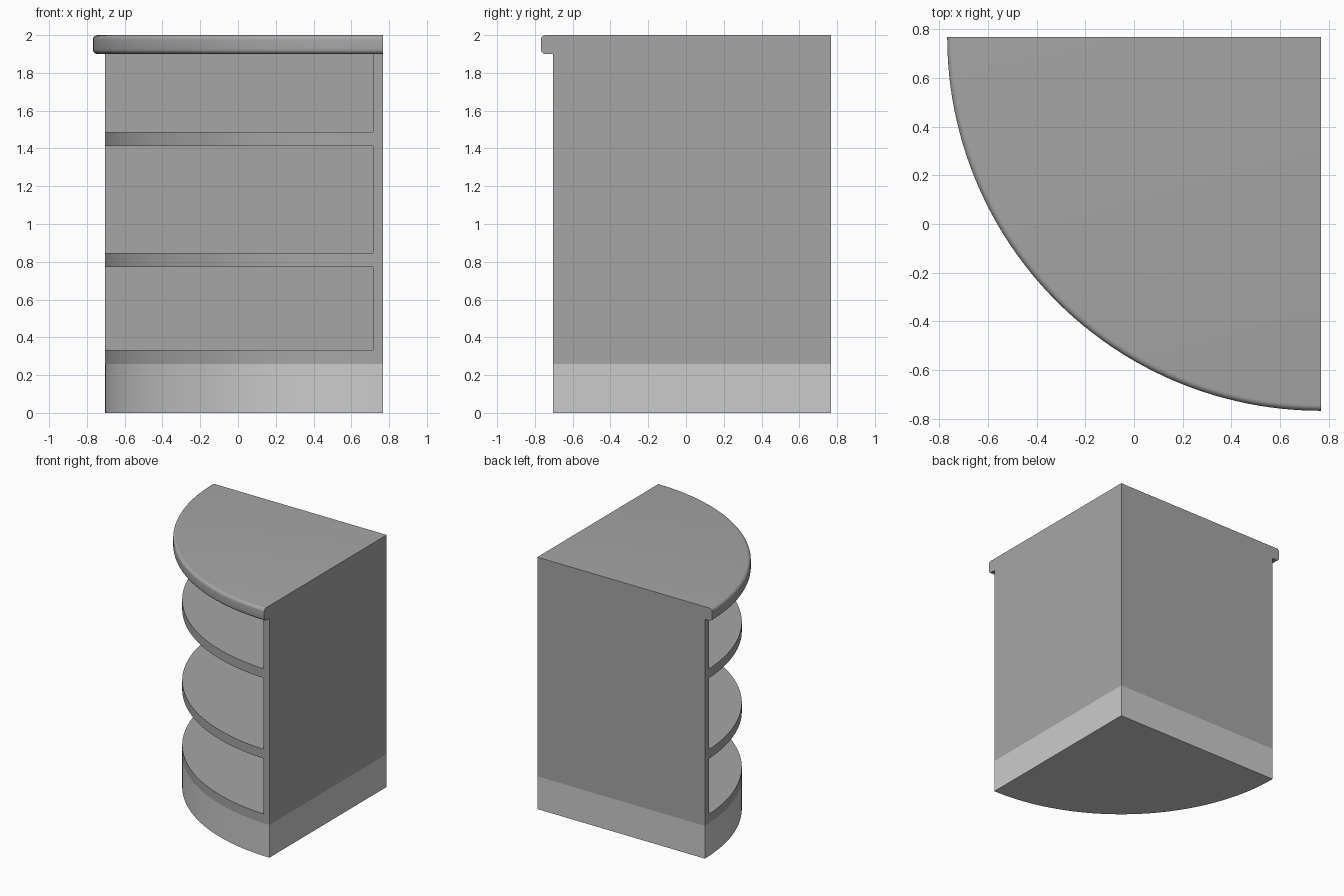
import bpy, bmesh
from math import sin, cos, asin, pi, radians

if "Cube" in bpy.data.objects:
    bpy.data.objects.remove(bpy.data.objects["Cube"])

C = 0.768          # back-right corner where both walls meet
R_BODY = 1.471     # radius of plinth and shelves
R_TOP = 1.536      # radius of the overhanging worktop
T = 0.053          # wall panel thickness
SEG = 48


def material(name, v):
    m = bpy.data.materials.new(name)
    m.diffuse_color = (v, v, v, 1)
    m.use_nodes = True
    m.node_tree.nodes["Principled BSDF"].inputs["Base Color"].default_value = m.diffuse_color
    return m


BODY = material("body_grey", 0.38)
LIGHT = material("plinth_grey", 0.8)


def finish(name, bm, mat):
    bmesh.ops.recalc_face_normals(bm, faces=bm.faces)
    me = bpy.data.meshes.new(name)
    bm.to_mesh(me)
    bm.free()
    ob = bpy.data.objects.new(name, me)
    bpy.context.collection.objects.link(ob)
    me.materials.append(mat)
    bpy.context.view_layer.objects.active = ob
    ob.select_set(True)
    bpy.ops.object.shade_smooth_by_angle(angle=radians(35))
    ob.select_set(False)
    return ob


def sector(name, profile, mat, inset=0.0):
    """Quarter disc swept through a (radius, z) rim profile."""
    bm = bmesh.new()
    rings = []
    for r, z in profile:
        a0 = asin(inset / r)
        ring = [bm.verts.new((C - inset, C - inset, z))]
        for i in range(SEG + 1):
            a = a0 + (pi / 2 - 2 * a0) * i / SEG
            ring.append(bm.verts.new((C - r * cos(a), C - r * sin(a), z)))
        rings.append(ring)
    for lo, hi in zip(rings, rings[1:]):
        n = len(lo)
        for i in range(n):
            j = (i + 1) % n
            bm.faces.new((lo[i], lo[j], hi[j], hi[i]))
    bm.faces.new(rings[0])
    bm.faces.new(rings[-1])
    return finish(name, bm, mat)


def box(name, lo, hi, mat):
    bm = bmesh.new()
    bmesh.ops.create_cube(bm, size=1)
    for v in bm.verts:
        v.co = [(a + b) / 2 + c * (b - a) for a, b, c in zip(lo, hi, v.co)]
    return finish(name, bm, mat)


# Plinth
sector("plinth", [(R_BODY, 0), (R_BODY, 0.26)], LIGHT)

# Two wall panels meeting at the corner
E = C - R_BODY
box("right_panel", (C - T, E, 0.26), (C, C, 1.9), BODY)
box("back_panel", (E, C - T, 0.26), (C - T, C, 1.9), BODY)

# Open quarter-round shelves
for i, (z0, z1) in enumerate([(0.26, 0.333), (0.773, 0.846), (1.412, 1.486)]):
    sector(f"shelf_{i + 1}", [(R_BODY, z0), (R_BODY, z1)], BODY, T)

# Worktop with rounded rim
b, n = 0.025, 5
rim = [(R_TOP - b + b * sin(k * pi / 2 / n), 1.9 + b - b * cos(k * pi / 2 / n))
       for k in range(n + 1)]
rim += [(r, 3.9 - z) for r, z in reversed(rim)]
sector("worktop", rim, BODY)
